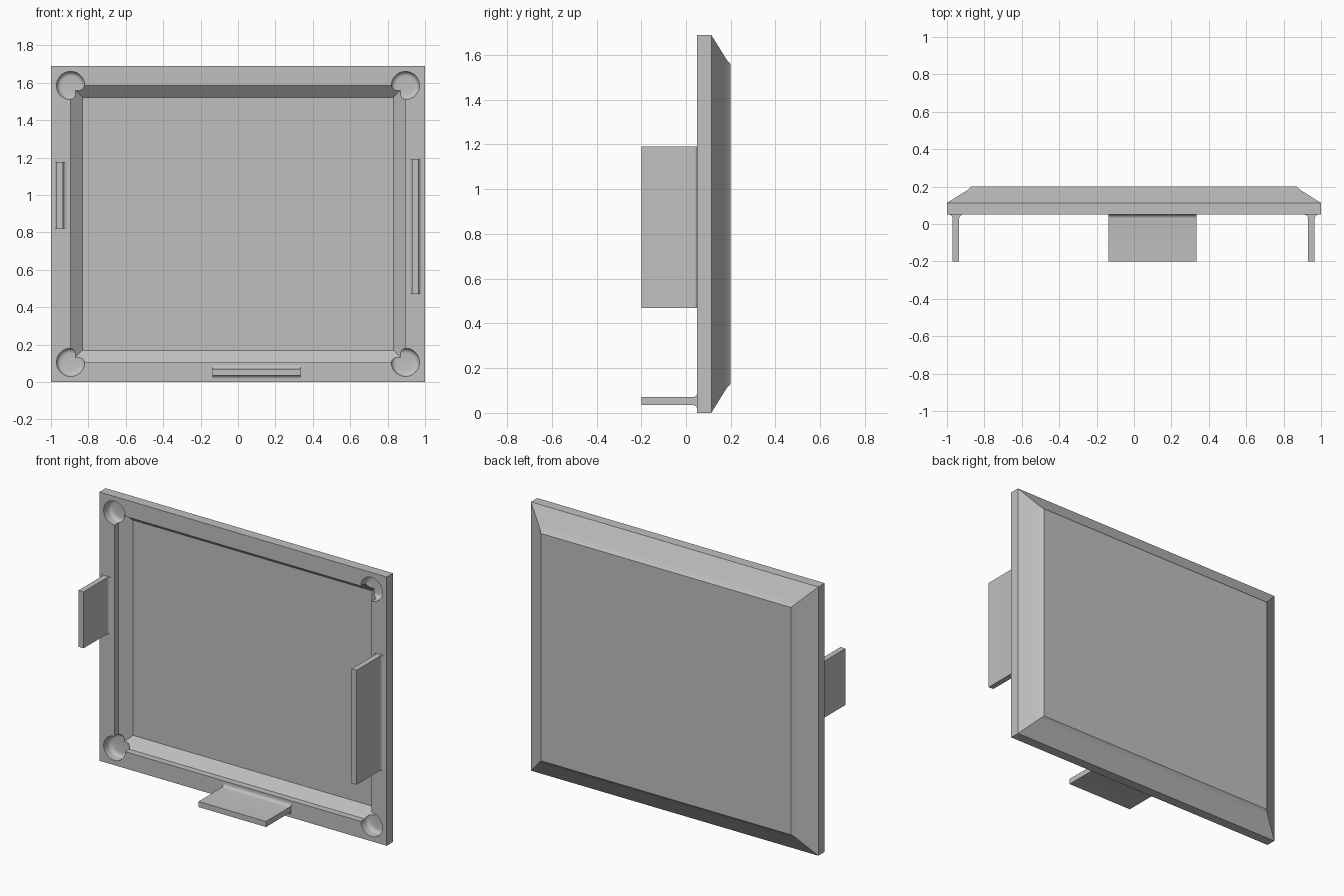
import bpy, bmesh, math
from mathutils import Vector

if "Cube" in bpy.data.objects:
    bpy.data.objects.remove(bpy.data.objects["Cube"])

W, H = 1.0, 1.69          # half width, full height
FRONT = 0.05              # y of the front rim

grey = bpy.data.materials.new("plain grey")
grey.diffuse_color = (0.53, 0.53, 0.53, 1)
grey.use_nodes = True
grey.node_tree.nodes["Principled BSDF"].inputs["Base Color"].default_value = grey.diffuse_color


def make_object(name, bm):
    bmesh.ops.recalc_face_normals(bm, faces=bm.faces)
    mesh = bpy.data.meshes.new(name)
    bm.to_mesh(mesh)
    bm.free()
    mesh.materials.append(grey)
    ob = bpy.data.objects.new(name, mesh)
    bpy.context.collection.objects.link(ob)
    return ob


def loft(name, rings):
    """Bridge closed rings of points and cap both ends."""
    bm = bmesh.new()
    loops = [[bm.verts.new(p) for p in ring] for ring in rings]
    for a, b in zip(loops, loops[1:]):
        n = len(a)
        for i in range(n):
            j = (i + 1) % n
            bm.faces.new((a[i], a[j], b[j], b[i]))
    bm.faces.new(loops[0])
    bm.faces.new(loops[-1])
    return make_object(name, bm)


def smooth(ob):
    bpy.ops.object.select_all(action='DESELECT')
    ob.select_set(True)
    bpy.context.view_layer.objects.active = ob
    bpy.ops.object.shade_smooth_by_angle(angle=math.radians(30))


def frame(inset, y):
    x, lo, hi = W - inset, inset, H - inset
    return [(-x, y, lo), (x, y, lo), (x, y, hi), (-x, y, hi)]


# Cover: pocket floor, pocket walls, rim, sides, bevelled back
profile = [(0.168, 0.145), (0.105, 0.09), (0.105, FRONT), (0, FRONT), (0, 0.113),
           (0.095, 0.172), (0.114, 0.184), (0.13, 0.20)]
cover = loft("cover", [frame(i, y) for i, y in profile])

# Round-bottomed corner recesses
R, FLOOR, FILLET = 0.075, 0.113, 0.025
recess = [(R, 0.0)]
for k in range(6):
    a = math.radians(18 * k)
    recess.append((R - FILLET + FILLET * math.cos(a),
                   FLOOR - FILLET + FILLET * math.sin(a)))
for sx in (-1, 1):
    for z in (0.105, H - 0.105):
        rings = [[(sx * 0.895 + r * math.cos(math.tau * i / 40), y,
                   z + r * math.sin(math.tau * i / 40)) for i in range(40)]
                 for r, y in recess]
        cutter = loft("recess_cutter", rings)
        cutter.hide_render = True
        mod = cover.modifiers.new("recess", 'BOOLEAN')
        mod.operation, mod.solver, mod.object = 'DIFFERENCE', 'EXACT', cutter
        bpy.context.view_layer.objects.active = cover
        bpy.ops.object.modifier_apply(modifier=mod.name)
        bpy.data.objects.remove(cutter)
smooth(cover)


# Tabs: flat blade flaring into the rim with a fillet on each broad side
def tab(name, center, across, along, start, end):
    half, r = 0.0175, 0.02
    side = [(half, -0.2)]
    for k in range(7):
        a = math.radians(15 * k)
        side.append((half + r * (1 - math.cos(a)), FRONT - r + r * math.sin(a)))
    side.append((half + r, FRONT + 0.005))
    section = side + [(-u, y) for u, y in reversed(side)]
    rings = [[Vector(across) * (center + u) + Vector(along) * t + Vector((0, y, 0))
              for u, y in section] for t in (start, end)]
    smooth(loft(name, rings))


X, Z = (1, 0, 0), (0, 0, 1)
tab("right_tab", 0.948, X, Z, 0.47, 1.19)
tab("left_tab", -0.952, X, Z, 0.82, 1.175)
tab("bottom_tab", 0.053, Z, X, -0.135, 0.335)
